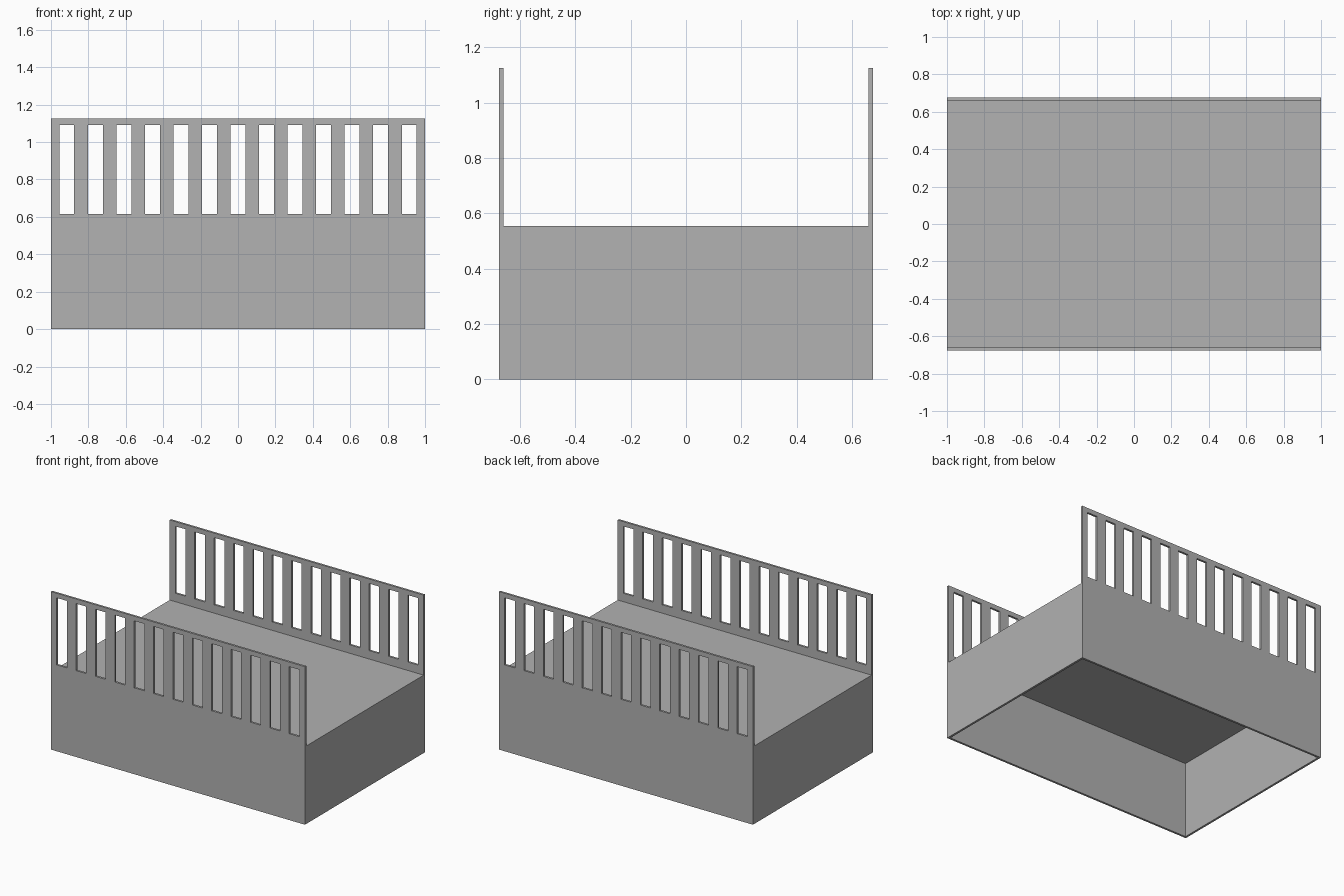
import bpy
import bmesh

cube = bpy.data.objects.get("Cube")
if cube:
    bpy.data.objects.remove(cube, do_unlink=True)

HALF_X, HALF_Y = 1.0, 0.675
WALL = 0.015
DECK_Z, TOP_Z = 0.555, 1.125
SLOT_LOW, SLOT_HIGH = 0.615, 1.092
SLOTS, PITCH, SLOT_W = 13, 0.1526, 0.08

grey = bpy.data.materials.new("plain grey")
grey.use_nodes = True
colour = (0.445, 0.445, 0.445, 1)
grey.diffuse_color = colour
grey.node_tree.nodes["Principled BSDF"].inputs["Base Color"].default_value = colour


def finish(bm, name):
    bmesh.ops.recalc_face_normals(bm, faces=bm.faces[:])
    mesh = bpy.data.meshes.new(name)
    bm.to_mesh(mesh)
    bm.free()
    mesh.materials.append(grey)
    obj = bpy.data.objects.new(name, mesh)
    bpy.context.collection.objects.link(obj)
    return obj


def slotted_panel(name, y):
    """Full-height side board with a row of upright slots, from y to y + WALL."""
    xs = [-HALF_X]
    for i in range(SLOTS):
        centre = (i - (SLOTS - 1) / 2) * PITCH
        xs += [centre - SLOT_W / 2, centre + SLOT_W / 2]
    xs.append(HALF_X)
    zs = [0, SLOT_LOW, SLOT_HIGH, TOP_Z]
    bm = bmesh.new()
    grid = [[bm.verts.new((x, y, z)) for z in zs] for x in xs]
    for i in range(len(xs) - 1):
        for j in range(len(zs) - 1):
            if j == 1 and i % 2 == 1:
                continue  # slot opening
            bm.faces.new((grid[i][j], grid[i + 1][j],
                          grid[i + 1][j + 1], grid[i][j + 1]))
    # Thicken the sheet into a board
    ext = bmesh.ops.extrude_face_region(bm, geom=bm.faces[:], use_keep_orig=True)
    moved = [g for g in ext["geom"] if isinstance(g, bmesh.types.BMVert)]
    bmesh.ops.translate(bm, verts=moved, vec=(0, WALL, 0))
    return finish(bm, name)


# Front and back boards
slotted_panel("front_panel", -HALF_Y)
slotted_panel("back_panel", HALF_Y - WALL)

# Deck and two end walls: one hollow channel, open below, between the boards
inner = HALF_X - WALL
profile = [(-HALF_X, 0), (-HALF_X, DECK_Z), (HALF_X, DECK_Z), (HALF_X, 0),
           (inner, 0), (inner, DECK_Z - WALL), (-inner, DECK_Z - WALL), (-inner, 0)]
bm = bmesh.new()
reach = HALF_Y - WALL
rings = [[bm.verts.new((x, y, z)) for x, z in profile] for y in (-reach, reach)]
for i in range(len(profile)):
    k = (i + 1) % len(profile)
    bm.faces.new((rings[0][i], rings[0][k], rings[1][k], rings[1][i]))
finish(bm, "deck_and_end_walls")
